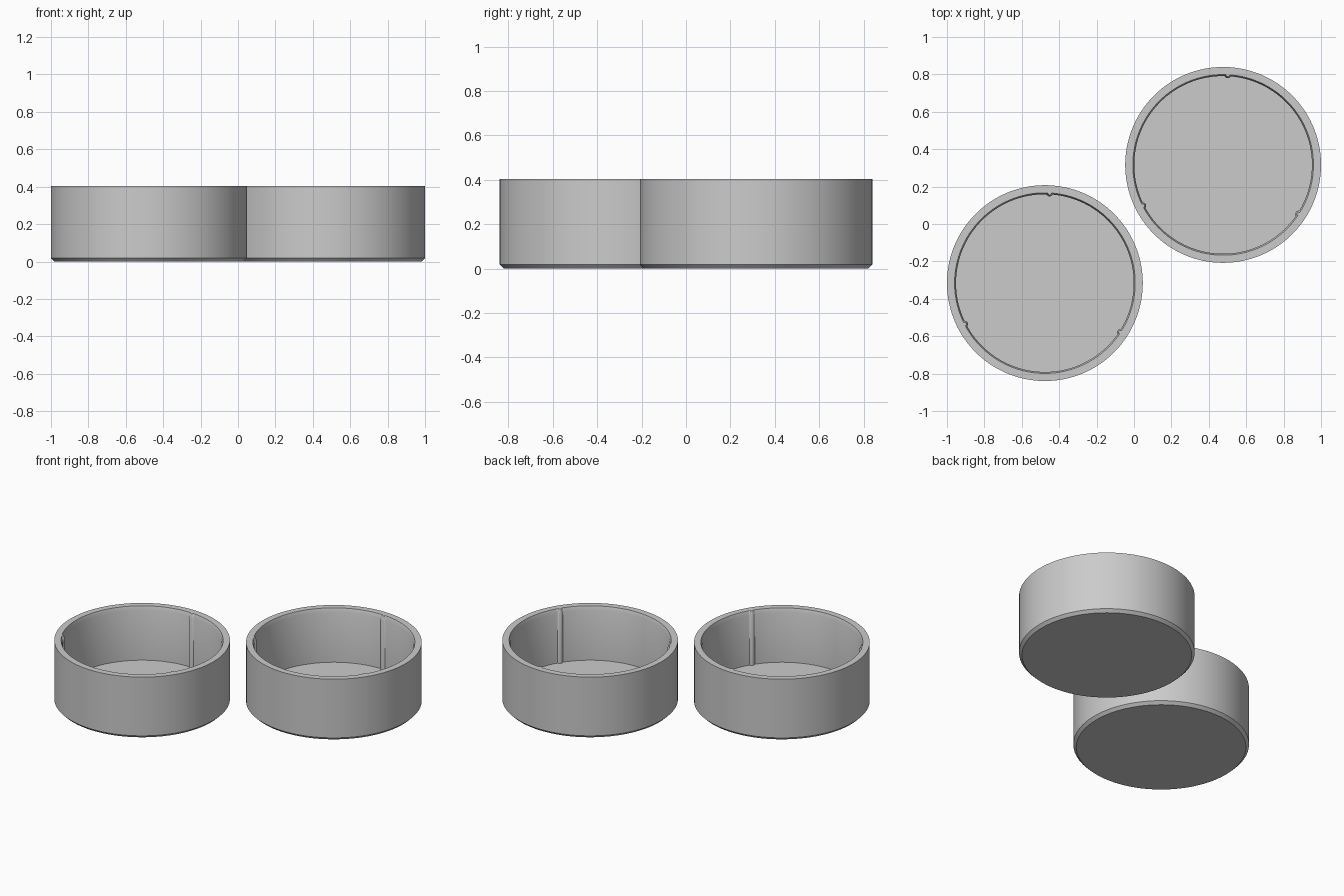
import bpy, bmesh, math

if "Cube" in bpy.data.objects:
    bpy.data.objects.remove(bpy.data.objects["Cube"])

OUTER_R, HEIGHT = 0.5235, 0.404
CHAMFER = 0.018
INNER_R, FLOOR_Z = 0.475, 0.05
RIB_C, RIB_R = 0.482, 0.018      # rib axis distance and rib radius
LIP, LIP_DROP = 0.008, 0.025     # bevel around the mouth
RIB_START = 87                   # first rib direction, degrees

grey = bpy.data.materials.new("light grey")
grey.diffuse_color = (0.6, 0.6, 0.6, 1)
grey.use_nodes = True
grey.node_tree.nodes["Principled BSDF"].inputs["Base Color"].default_value = grey.diffuse_color

# Angles within one third: fine steps across the rib, coarse elsewhere
third = [-2.4 + 0.3 * i for i in range(17)] + [2.4 + 115.2 * i / 40 for i in range(1, 40)]
ANGLES = [(k * 120, a) for k in range(3) for a in third]


def bore_radius(a, offset):
    """Inside radius at angle a from a rib, widened by offset."""
    wall, rib = INNER_R + offset, RIB_R - offset
    t = math.radians(a)
    gap = rib ** 2 - (RIB_C * math.sin(t)) ** 2
    if abs(a) < 10 and gap > 0:
        return min(wall, RIB_C * math.cos(t) - math.sqrt(gap))
    return wall


def make_cup(name, x, y):
    bm = bmesh.new()

    def ring(z, radius):
        verts = []
        for base, a in ANGLES:
            t = math.radians(RIB_START + base + a)
            r = radius(a)
            verts.append(bm.verts.new((r * math.cos(t), r * math.sin(t), z)))
        return verts

    # Outside from the base up, over the rim, then down the ribbed bore
    rings = [
        ring(0, lambda a: OUTER_R - CHAMFER),
        ring(CHAMFER, lambda a: OUTER_R),
        ring(HEIGHT, lambda a: OUTER_R),
        ring(HEIGHT, lambda a: bore_radius(a, LIP)),
        ring(HEIGHT - LIP_DROP, lambda a: bore_radius(a, 0)),
        ring(FLOOR_Z, lambda a: bore_radius(a, 0)),
    ]
    n = len(ANGLES)
    for low, high in zip(rings, rings[1:]):
        for i in range(n):
            j = (i + 1) % n
            bm.faces.new((low[i], low[j], high[j], high[i]))
    bm.faces.new(rings[0][::-1])   # underside
    bm.faces.new(rings[-1])        # inside floor

    mesh = bpy.data.meshes.new(name)
    bm.to_mesh(mesh)
    bm.free()
    mesh.materials.append(grey)
    cup = bpy.data.objects.new(name, mesh)
    cup.location = (x, y, 0)
    bpy.context.collection.objects.link(cup)
    bpy.ops.object.select_all(action='DESELECT')
    cup.select_set(True)
    bpy.context.view_layer.objects.active = cup
    bpy.ops.object.shade_smooth_by_angle(angle=math.radians(30))


# Two identical round cups set diagonally
make_cup("front_left_cup", -0.4765, -0.316)
make_cup("back_right_cup", 0.4765, 0.316)
